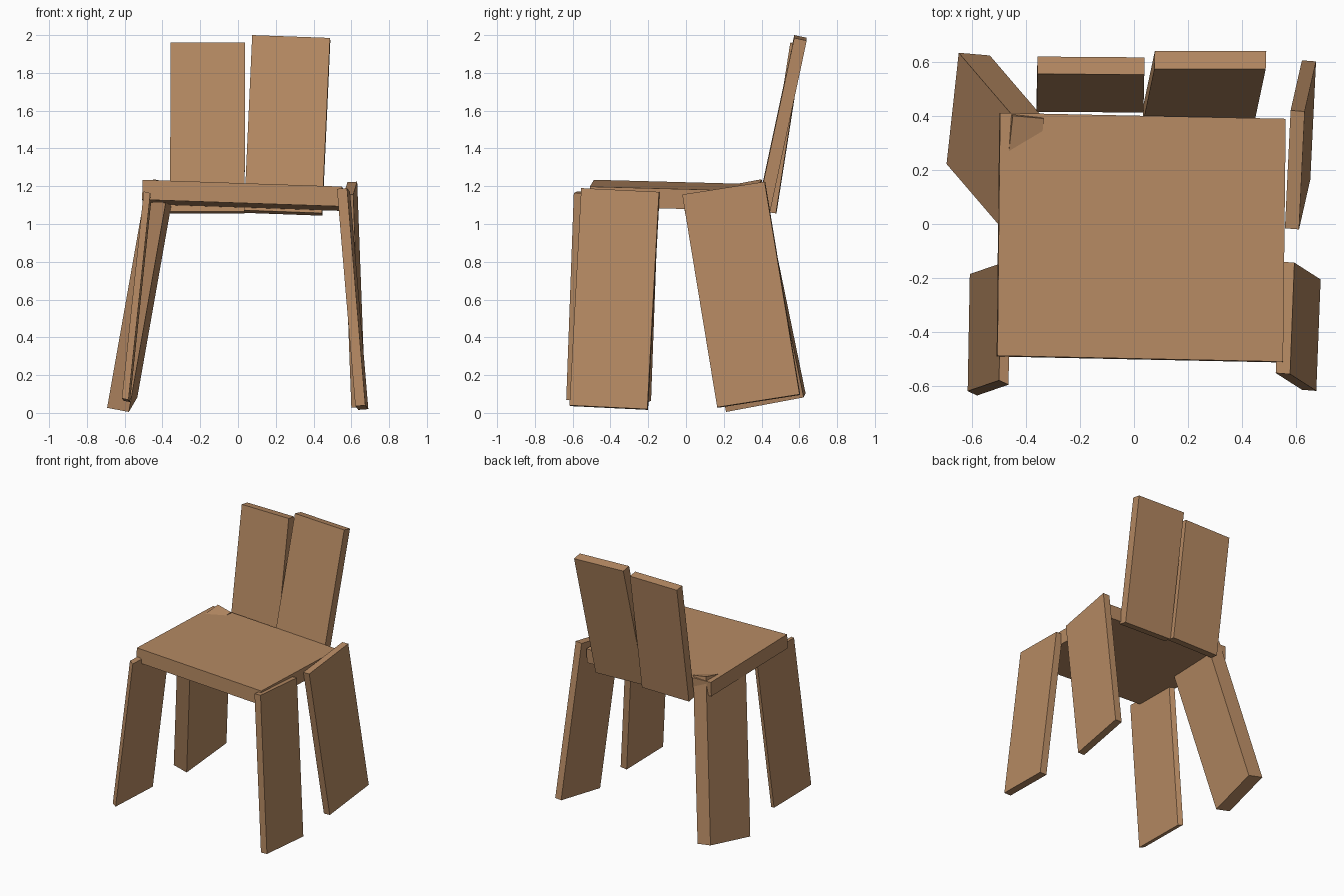
import bpy
import bmesh
from mathutils import Vector

cube = bpy.data.objects.get("Cube")
if cube:
    bpy.data.objects.remove(cube, do_unlink=True)

# One wood colour for the whole chair
wood = bpy.data.materials.new("light_brown_wood")
wood.use_nodes = True
color = (0.47, 0.255, 0.125, 1.0)
wood.diffuse_color = color
for node in wood.node_tree.nodes:
    if node.type == "BSDF_PRINCIPLED":
        node.inputs["Base Color"].default_value = color
        node.inputs["Roughness"].default_value = 0.8


def plank(name, corner, width, thickness, length):
    """Slanted board: one corner and the three edges leaving it."""
    edges = [Vector(e) for e in (width, thickness, length)]
    bm = bmesh.new()
    bmesh.ops.create_cube(bm, size=1.0)
    for vert in bm.verts:
        steps = [c + 0.5 for c in vert.co]
        vert.co = Vector(corner) + sum((e * s for e, s in zip(edges, steps)), Vector())
    bmesh.ops.recalc_face_normals(bm, faces=bm.faces)
    mesh = bpy.data.meshes.new(name)
    bm.to_mesh(mesh)
    bm.free()
    mesh.materials.append(wood)
    obj = bpy.data.objects.new(name, mesh)
    bpy.context.collection.objects.link(obj)
    return obj


# Seat board, from its top front right corner
plank("seat", (-0.505, -0.487, 1.234),
      (1.056, -0.022, -0.036), (-0.003, -0.003, -0.105), (0.01, 0.898, -0.024))

# Back boards, from the lower front right corner
plank("back_board_right", (-0.36, 0.415, 1.066),
      (0.395, -0.003, 0), (0, 0.064, -0.01), (0.003, 0.14, 0.894))
plank("back_board_left", (0.033, 0.375, 1.073),
      (0.412, 0, -0.015), (0.002, 0.066, -0.014), (0.042, 0.198, 0.927))

# Legs, from the lower outer front corner
plank("front_leg_left", (0.674, -0.617, 0.04),
      (0.016, 0.412, -0.02), (-0.053, 0.004, -0.004), (-0.097, 0.062, 1.15))
plank("back_leg_left", (0.652, 0.165, 0.03),
      (0.021, 0.436, 0.068), (-0.052, 0.004, -0.003), (-0.042, -0.185, 1.126))
plank("front_leg_right", (-0.615, -0.618, 0.077),
      (0.008, 0.433, -0.012), (0.035, -0.016, -0.008), (0.116, 0.04, 1.095))
plank("back_leg_right", (-0.693, 0.222, 0.027),
      (0.045, 0.411, 0.077), (0.115, -0.01, -0.022), (0.2, -0.233, 1.133))
